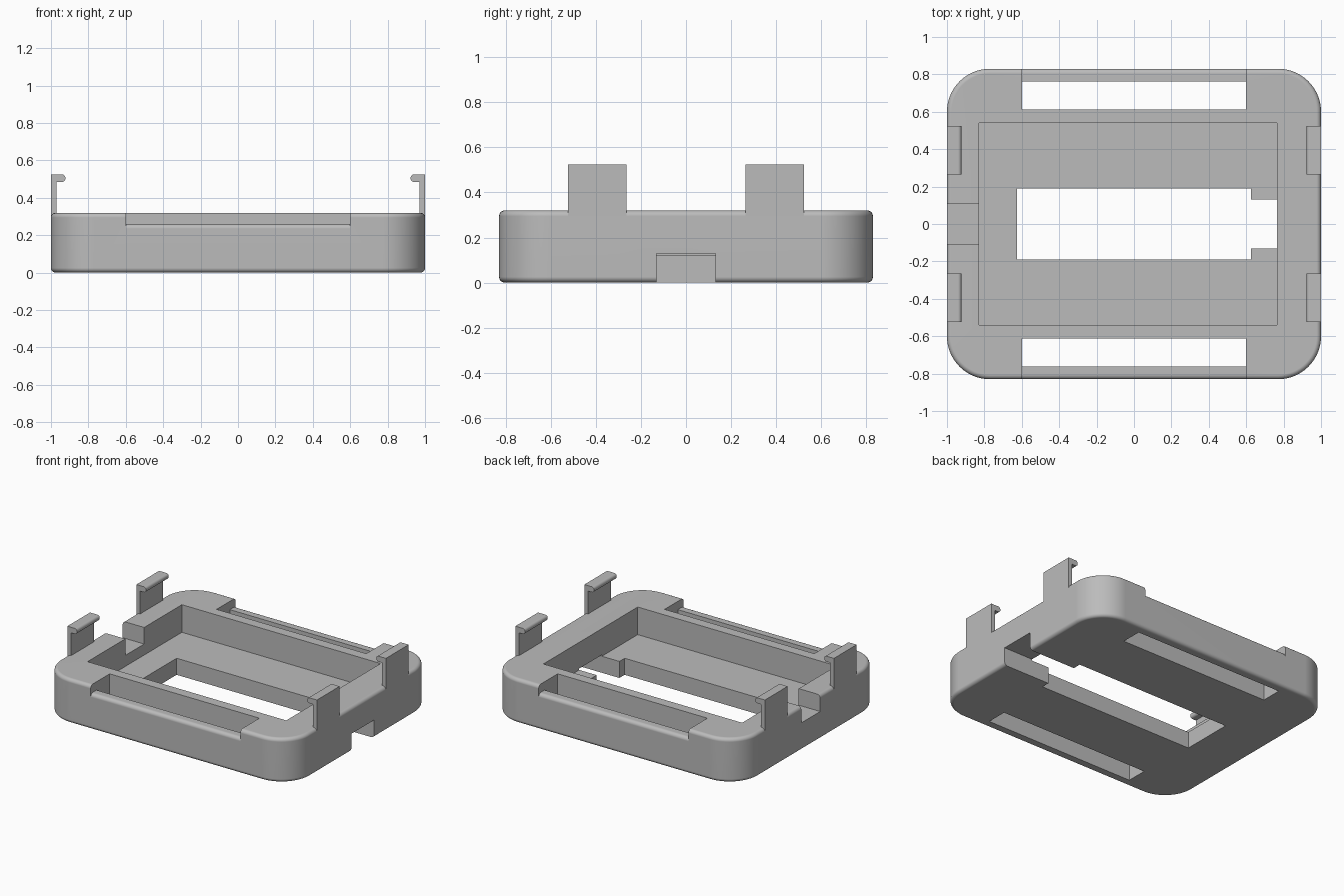
import bpy, bmesh, math

if "Cube" in bpy.data.objects:
    bpy.data.objects.remove(bpy.data.objects["Cube"], do_unlink=True)

HX, HY, TOP = 1.0, 0.83, 0.32
FILLET = 0.025

grey = bpy.data.materials.new("light_grey")
grey.use_nodes = True
colour = (0.5, 0.5, 0.5, 1)
grey.diffuse_color = colour
grey.node_tree.nodes["Principled BSDF"].inputs["Base Color"].default_value = colour


def finish(name, bm):
    bmesh.ops.recalc_face_normals(bm, faces=bm.faces)
    mesh = bpy.data.meshes.new(name)
    bm.to_mesh(mesh)
    bm.free()
    ob = bpy.data.objects.new(name, mesh)
    bpy.context.collection.objects.link(ob)
    mesh.materials.append(grey)
    return ob


def skin(name, loops):
    """Solid through a stack of matching point loops."""
    bm = bmesh.new()
    rings = [[bm.verts.new(p) for p in loop] for loop in loops]
    for a, b in zip(rings, rings[1:]):
        n = len(a)
        for i in range(n):
            bm.faces.new((a[i], a[(i + 1) % n], b[(i + 1) % n], b[i]))
    bm.faces.new(rings[0])
    bm.faces.new(rings[-1])
    return finish(name, bm)


def arc(cx, cy, r, start, end, steps):
    return [(cx + r * math.cos(math.radians(start + (end - start) * i / steps)),
             cy + r * math.sin(math.radians(start + (end - start) * i / steps)))
            for i in range(steps + 1)]


def box(name, x0, x1, y0, y1, z0, z1):
    return skin(name, [[(x0, y0, z), (x1, y0, z), (x1, y1, z), (x0, y1, z)]
                       for z in (z0, z1)])


def outline(inset, z, radius=0.23):
    pts = []
    for k, (sx, sy) in enumerate(((1, 1), (-1, 1), (-1, -1), (1, -1))):
        pts += arc(sx * (HX - radius), sy * (HY - radius), radius - inset,
                   90 * k, 90 * k + 90, 16)
    return [(x, y, z) for x, y in pts]


def smooth(ob):
    bpy.ops.object.select_all(action='DESELECT')
    ob.select_set(True)
    bpy.context.view_layer.objects.active = ob
    bpy.ops.object.shade_smooth_by_angle(angle=math.radians(35))
    ob.modifiers.new("even_normals", 'WEIGHTED_NORMAL').keep_sharp = True


# Tray body: rounded rectangle with filleted rims
lower = [(FILLET - x, FILLET + z) for x, z in arc(0, 0, FILLET, -90, 0, 5)]
upper = [(FILLET - x, TOP - FILLET + z) for x, z in arc(0, 0, FILLET, 0, 90, 5)]
body = skin("tray_body", [outline(d, z) for d, z in lower + upper])

# Openings: pocket, floor window, cable notch, wall slot
cutters = [
    box("pocket_cutter", -0.828, 0.765, -0.54, 0.54, 0.12, 0.6),
    box("window_cutter", -0.625, 0.625, -0.19, 0.19, -0.1, 0.2),
    box("notch_cutter", 0.6, 1.1, -0.13, 0.13, -0.1, 0.13),
    box("wall_slot_cutter", -1.1, -0.8, -0.108, 0.108, 0.2, 0.6),
]
# Long strap slots with a lowered, rounded outer lip
lip = [(0.7, 0.5), (0.7, 0.26)]
lip += arc(HY - FILLET, 0.26 - FILLET, FILLET, 90, 0, 5)
lip += [(0.95, 0.26 - FILLET), (0.95, 0.5)]
for side in (-1, 1):
    y0, y1 = sorted((side * 0.612, side * 0.763))
    cutters.append(box("strap_slot_cutter", -0.6, 0.6, y0, y1, -0.1, 0.6))
    cutters.append(skin("lip_cutter", [[(x, side * y, z) for y, z in lip]
                                       for x in (-0.6, 0.6)]))

bpy.context.view_layer.objects.active = body
for cutter in cutters:
    mod = body.modifiers.new("cut", 'BOOLEAN')
    mod.operation, mod.solver, mod.object = 'DIFFERENCE', 'EXACT', cutter
    bpy.ops.object.modifier_apply(modifier=mod.name)
    bpy.data.objects.remove(cutter, do_unlink=True)
smooth(body)

# Four snap clips: upright tab with a round-nosed hook facing inwards
R = 0.018
nose = arc(0.923 + R, 0.525 - R, R, 90, 180, 5) + arc(0.923 + R, 0.485 + R, R, 180, 270, 5)
profile = [(0.97, 0.29), (1.0, 0.29), (1.0, 0.525)] + nose + [(0.97, 0.485)]
for sx, side in ((1, "left"), (-1, "right")):
    for sy, end in ((-1, "front"), (1, "back")):
        clip = skin(f"{side}_{end}_clip", [[(sx * x, sy * y, z) for x, z in profile]
                                           for y in (0.265, 0.525)])
        smooth(clip)
